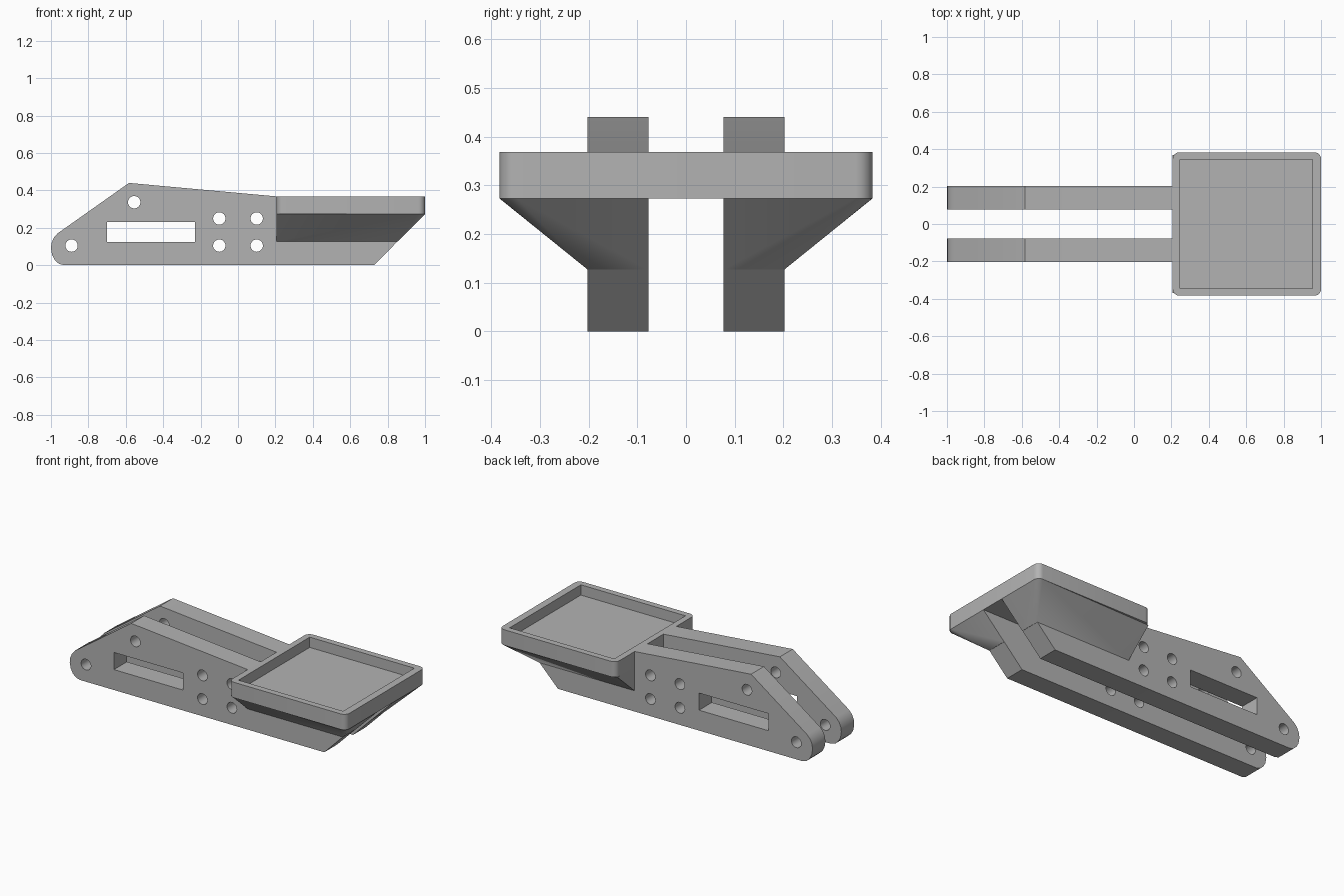
import bpy, bmesh
from math import sin, cos, pi, radians
from mathutils import Matrix

cube = bpy.data.objects.get("Cube")
if cube:
    bpy.data.objects.remove(cube, do_unlink=True)

# Single grey plastic
grey = bpy.data.materials.new("grey_plastic")
grey.use_nodes = True
COLOR = (0.45, 0.45, 0.45, 1)
grey.diffuse_color = COLOR
grey.node_tree.nodes["Principled BSDF"].inputs["Base Color"].default_value = COLOR


def finish(obj):
    obj.data.materials.clear()
    obj.data.materials.append(grey)
    bpy.ops.object.select_all(action='DESELECT')
    obj.select_set(True)
    bpy.context.view_layer.objects.active = obj
    bpy.ops.object.shade_smooth_by_angle(angle=radians(25))


def plate(name, outlines, low, high, upright=False):
    """Extrude closed outlines (first outer, rest holes) between two depths."""
    cu = bpy.data.curves.new(name, 'CURVE')
    cu.dimensions = '2D'
    cu.fill_mode = 'BOTH'
    cu.extrude = (high - low) / 2
    for pts in outlines:
        s = cu.splines.new('POLY')
        s.points.add(len(pts) - 1)
        for p, (u, v) in zip(s.points, pts):
            p.co = (u, v, 0, 1)
        s.use_cyclic_u = True
    tmp = bpy.data.objects.new(name + "_curve", cu)
    bpy.context.collection.objects.link(tmp)
    bpy.context.view_layer.update()
    me = bpy.data.meshes.new_from_object(
        tmp.evaluated_get(bpy.context.evaluated_depsgraph_get()))
    bpy.data.objects.remove(tmp, do_unlink=True)
    mid = (low + high) / 2
    if upright:
        mat = Matrix.Translation((0, mid, 0)) @ Matrix.Rotation(pi / 2, 4, 'X')
    else:
        mat = Matrix.Translation((0, 0, mid))
    me.transform(mat)
    bm = bmesh.new()
    bm.from_mesh(me)
    bmesh.ops.remove_doubles(bm, verts=bm.verts, dist=1e-5)
    bmesh.ops.recalc_face_normals(bm, faces=bm.faces)
    bm.to_mesh(me)
    bm.free()
    me.name = name
    obj = bpy.data.objects.new(name, me)
    bpy.context.collection.objects.link(obj)
    finish(obj)


def circle(x, z, r, n=32):
    return [(x + r * cos(2 * pi * i / n), z + r * sin(2 * pi * i / n)) for i in range(n)]


def rounded(x0, x1, y0, y1, r, n=6):
    pts = []
    corners = [(x1 - r, y1 - r), (x0 + r, y1 - r), (x0 + r, y0 + r), (x1 - r, y0 + r)]
    for k, (cx, cy) in enumerate(corners):
        for i in range(n + 1):
            a = (k + i / n) * pi / 2
            pts.append((cx + r * cos(a), cy + r * sin(a)))
    return pts


def rect(x0, x1, y0, y1):
    return [(x0, y0), (x1, y0), (x1, y1), (x0, y1)]


X0, X1, Y = 0.207, 1.0, 0.383          # tray footprint
BASE, FLOOR, TOP = 0.273, 0.305, 0.368  # tray heights
IN, OUT, STEP = 0.077, 0.202, 0.127     # arm sides, gusset start

# Side arms with rounded nose, slot and bolt holes
profile = [(-0.93, 0), (0.727, 0), (X1 - 0.003, BASE), (X0 + 0.01, BASE), (X0 + 0.01, TOP),
           (X0, TOP), (-0.583, 0.44), (-0.965, 0.17), (-0.985, 0.147), (-0.997, 0.118),
           (-1.0, 0.09), (-0.994, 0.055), (-0.98, 0.028), (-0.958, 0.008)]
holes = [(-0.89, 0.105), (-0.555, 0.337)] + [(x, z) for x in (-0.1, 0.1) for z in (0.105, 0.25)]
cuts = [circle(x, z, 0.033) for x, z in holes] + [rect(-0.7, -0.23, 0.125, 0.23)]
plate("right_arm", [profile] + cuts, -OUT, -IN, upright=True)
plate("left_arm", [profile] + cuts, IN, OUT, upright=True)

# Shallow tray: raised rim around a sunken floor
inner = rect(0.245, 0.955, -0.345, 0.345)
plate("tray_rim", [rounded(X0, X1, -Y, Y, 0.035), inner], BASE, TOP)
plate("tray_floor", [inner], BASE, FLOOR)

# Flared gussets carrying the tray on each arm
for name, side in (("right_gusset", -1), ("left_gusset", 1)):
    bm = bmesh.new()
    upper = [p for p in rounded(X0, X1, -Y, Y, 0.035) if p[1] > IN and p[0] > 0.6]
    upper += [(X0, IN), (X1, IN), (X0, Y - 0.015)]
    for x, y in upper:
        bm.verts.new((x, side * y, BASE))
    for x, y in rect(X0, 0.727 + STEP, IN, OUT):
        bm.verts.new((x, side * y, STEP))
    hull = bmesh.ops.convex_hull(bm, input=bm.verts)
    bmesh.ops.dissolve_limit(bm, angle_limit=radians(1), verts=bm.verts, edges=bm.edges)
    bmesh.ops.recalc_face_normals(bm, faces=bm.faces)
    me = bpy.data.meshes.new(name)
    bm.to_mesh(me)
    bm.free()
    obj = bpy.data.objects.new(name, me)
    bpy.context.collection.objects.link(obj)
    finish(obj)
